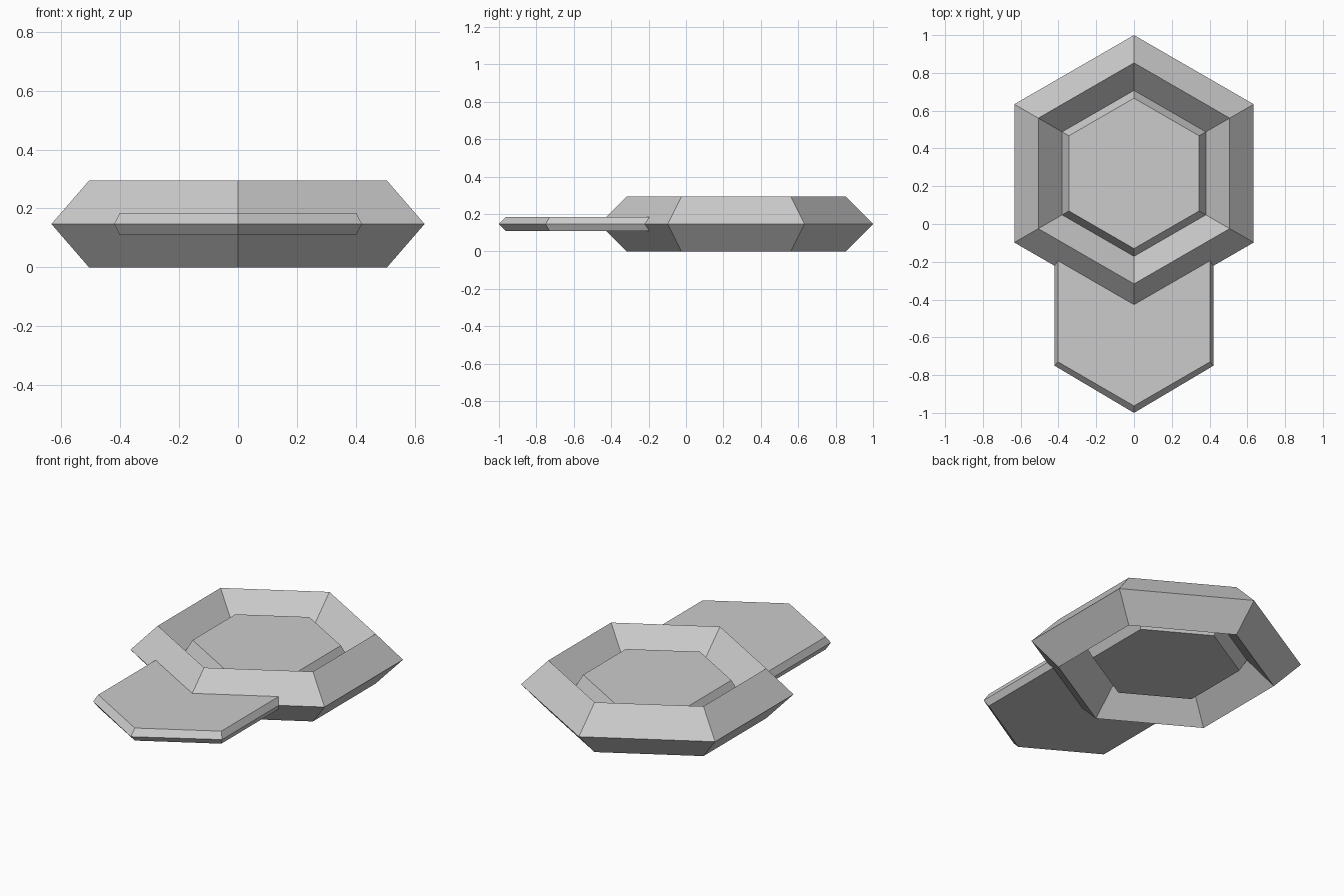
import bpy
import bmesh
from math import radians, sin, cos

cube = bpy.data.objects.get("Cube")
if cube:
    bpy.data.objects.remove(cube, do_unlink=True)

MID = 0.147      # height of the shared middle plane
CENTRE = 0.268   # y of the ring centre

grey = bpy.data.materials.new("plain_grey")
grey.use_nodes = True
colour = (0.6, 0.6, 0.6, 1)
grey.diffuse_color = colour
grey.node_tree.nodes["Principled BSDF"].inputs["Base Color"].default_value = colour


def bevelled_plate(name, middle, face, half):
    """Flat plate: outline `middle` at mid height, smaller `face` above and below."""
    bm = bmesh.new()
    loops = [[bm.verts.new((x, y, MID + dz)) for x, y in outline]
             for outline, dz in ((face, -half), (middle, 0), (face, half))]
    n = len(middle)
    for low, high in zip(loops, loops[1:]):
        for i in range(n):
            j = (i + 1) % n
            bm.faces.new((low[i], low[j], high[j], high[i]))
    caps = [bm.faces.new(loops[0][::-1]), bm.faces.new(loops[-1])]
    bmesh.ops.recalc_face_normals(bm, faces=bm.faces)
    bmesh.ops.triangulate(bm, faces=caps)
    mesh = bpy.data.meshes.new(name)
    bm.to_mesh(mesh)
    bm.free()
    mesh.materials.append(grey)
    obj = bpy.data.objects.new(name, mesh)
    bpy.context.collection.objects.link(obj)
    return obj


def hexagon(radius):
    return [(radius * cos(radians(a)), CENTRE + radius * sin(radians(a)))
            for a in range(30, 390, 60)]


def pointed_outline(width, side, tip):
    # pointed front; the notched back end stays buried inside the ring
    return [(0, tip), (width, side), (width, -0.085), (0, -0.32),
            (-width, -0.085), (-width, side)]


# Six-sided ring with a diamond cross-section
bpy.ops.mesh.primitive_torus_add(
    major_segments=6, minor_segments=4, major_radius=0.585, minor_radius=MID,
    location=(0, CENTRE, MID), rotation=(0, 0, radians(30)))
ring = bpy.context.object
ring.name = "hex_ring"
ring.data.materials.append(grey)

# Bevelled panel filling the ring
bevelled_plate("centre_panel", hexagon(0.44), hexagon(0.398), 0.07)

# Thin pointed tab at the front
bevelled_plate("front_tab", pointed_outline(0.421, -0.75, -1.0),
               pointed_outline(0.402, -0.73, -0.963), 0.037)
